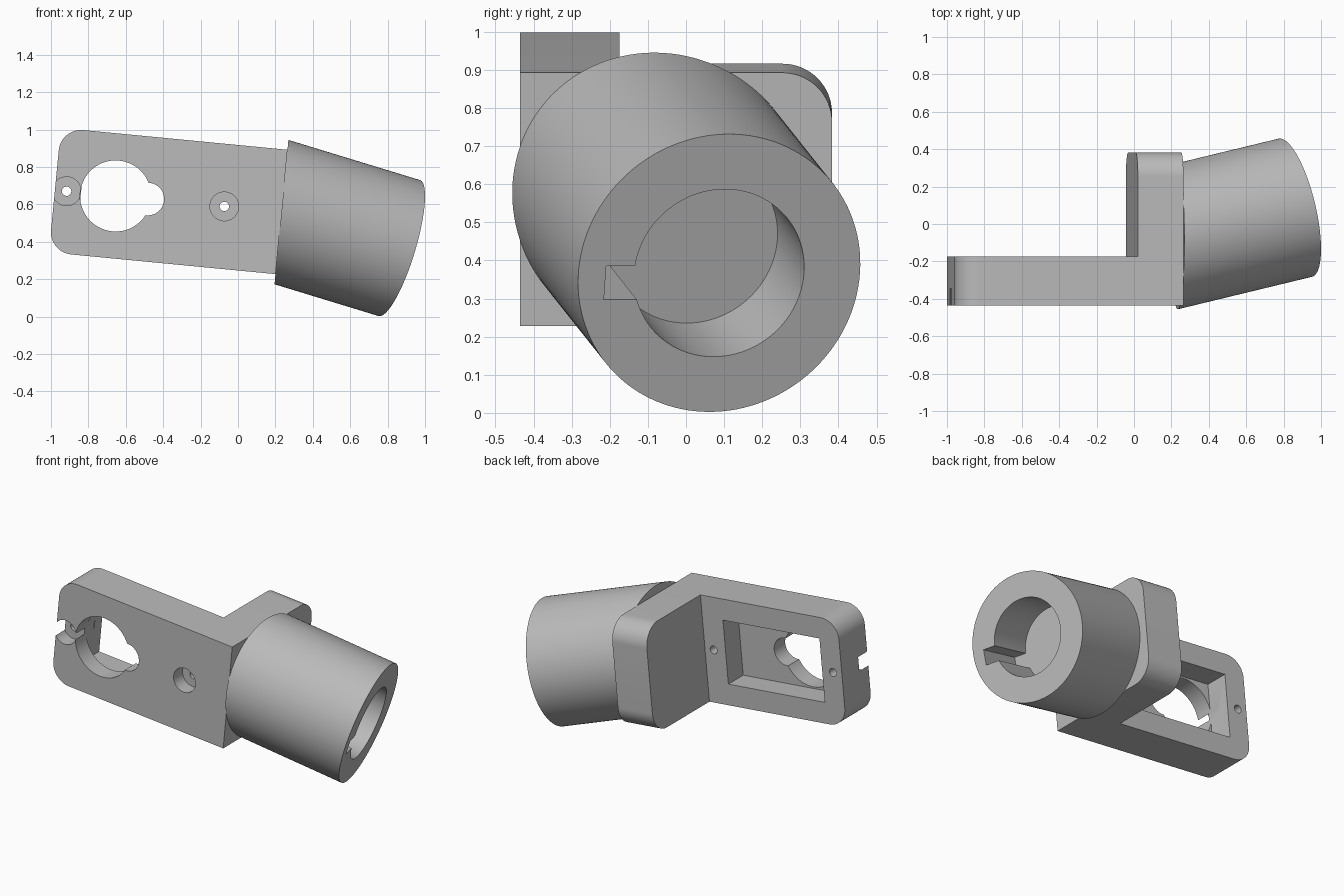
import bpy, bmesh
from math import radians
from mathutils import Matrix, Vector

cube = bpy.data.objects.get("Cube")
if cube:
    bpy.data.objects.remove(cube, do_unlink=True)

grey = bpy.data.materials.new("plain grey")
grey.use_nodes = True
grey.diffuse_color = (0.5, 0.5, 0.5, 1)
grey.node_tree.nodes["Principled BSDF"].inputs["Base Color"].default_value = (0.5, 0.5, 0.5, 1)


def finish(name, bm):
    bmesh.ops.recalc_face_normals(bm, faces=bm.faces)
    mesh = bpy.data.meshes.new(name)
    bm.to_mesh(mesh)
    bm.free()
    mesh.materials.append(grey)
    obj = bpy.data.objects.new(name, mesh)
    bpy.context.collection.objects.link(obj)
    return obj


def box(name, low, high, round_edges=None, radius=0.12):
    """Box between two corners; edges passing the rule are rounded."""
    low, high = Vector(low), Vector(high)
    bm = bmesh.new()
    bmesh.ops.create_cube(bm, size=1)
    for v in bm.verts:
        v.co = (low + high) / 2 + v.co * (high - low)
    if round_edges:
        edges = [e for e in bm.edges if round_edges(*[v.co for v in e.verts])]
        bmesh.ops.bevel(bm, geom=edges, offset=radius, segments=16,
                        profile=0.5, affect='EDGES')
    return finish(name, bm)


def cylinder(name, radius, start, end, sides=64):
    """Capped cylinder between two points."""
    start, end = Vector(start), Vector(end)
    axis = end - start
    bm = bmesh.new()
    turn = axis.to_track_quat('Z', 'Y').to_matrix().to_4x4()
    bmesh.ops.create_cone(bm, cap_ends=True, segments=sides, radius1=radius, radius2=radius,
                          depth=axis.length,
                          matrix=Matrix.Translation((start + end) / 2) @ turn)
    return finish(name, bm)


def combine(target, other, operation):
    """Apply a boolean and discard the helper."""
    mod = target.modifiers.new("boolean", 'BOOLEAN')
    mod.operation, mod.solver, mod.object = operation, 'EXACT', other
    bpy.context.view_layer.objects.active = target
    bpy.ops.object.modifier_apply(modifier=mod.name)
    bpy.data.objects.remove(other, do_unlink=True)


def smooth(obj):
    bpy.ops.object.select_all(action='DESELECT')
    obj.select_set(True)
    bpy.context.view_layer.objects.active = obj
    bpy.ops.object.shade_smooth_by_angle(angle=radians(30))


# Shared dimensions; bracket space has its origin in the outer side face
front, plate_back, arm_back = -0.436, -0.175, 0.383
length, half = 1.217, 0.334
place = Matrix.Translation((0.2325, 0, 0.56)) @ Matrix.Rotation(radians(5.5), 4, 'Y')

# L-shaped bracket: long plate plus side arm, outer corners rounded
bracket = box("bracket", (-length, front, -half), (0, plate_back, half),
              lambda a, b: a.x < -1 and b.x < -1 and abs(a.y - b.y) > 0.1)
arm = box("side_arm", (-0.245, front, -half), (0, arm_back, half),
          lambda a, b: a.y > 0 and b.y > 0 and abs(a.x - b.x) > 0.1, 0.13)
combine(bracket, arm, 'UNION')

# Rear pocket and the keyhole opening in front of it
combine(bracket, box("pocket", (-1.077, -0.325, -0.2), (-0.392, 0, 0.2)), 'DIFFERENCE')
for x, radius in ((-0.891, 0.19), (-0.718, 0.087)):
    combine(bracket, cylinder("opening", radius, (x, -0.6, 0), (x, -0.25, 0)), 'DIFFERENCE')

# Counterbored screw holes
for x in (-1.154, -0.307):
    combine(bracket, cylinder("counterbore", 0.077, (x, -0.6, 0), (x, -0.345, 0), 48), 'DIFFERENCE')
    combine(bracket, cylinder("screw_hole", 0.025, (x, -0.6, 0), (x, 0, 0), 32), 'DIFFERENCE')
bracket.data.transform(place)
smooth(bracket)

# Tilted socket with blind bore and keyway, its mouth at the local origin
socket = cylinder("socket", 0.38, (0, 0, -1), (0, 0, 0), 128)
combine(socket, cylinder("bore", 0.229, (0, 0, -0.31), (0, 0, 0.1), 96), 'DIFFERENCE')
combine(socket, box("keyway", (-0.306, -0.073, -0.31), (-0.15, 0.019, 0.1)), 'DIFFERENCE')
axis = Vector((1, 0.242, -0.305)).normalized()
across = Vector((0, 0, 1)).cross(axis).normalized()
aim = Matrix((across, axis.cross(across), axis)).transposed().to_4x4()
socket.data.transform(Matrix.Translation((0.862, 0.087, 0.367)) @ aim)

# Trim the socket flush with the bracket's side face
bm = bmesh.new()
bm.from_mesh(socket.data)
cut = bmesh.ops.bisect_plane(bm, geom=bm.verts[:] + bm.edges[:] + bm.faces[:],
                             plane_co=place.translation, plane_no=place.col[0].xyz,
                             clear_inner=True)
rim = [g for g in cut["geom_cut"] if isinstance(g, bmesh.types.BMEdge)]
bmesh.ops.edgeloop_fill(bm, edges=rim)
bmesh.ops.recalc_face_normals(bm, faces=bm.faces)
bm.to_mesh(socket.data)
bm.free()
smooth(socket)
